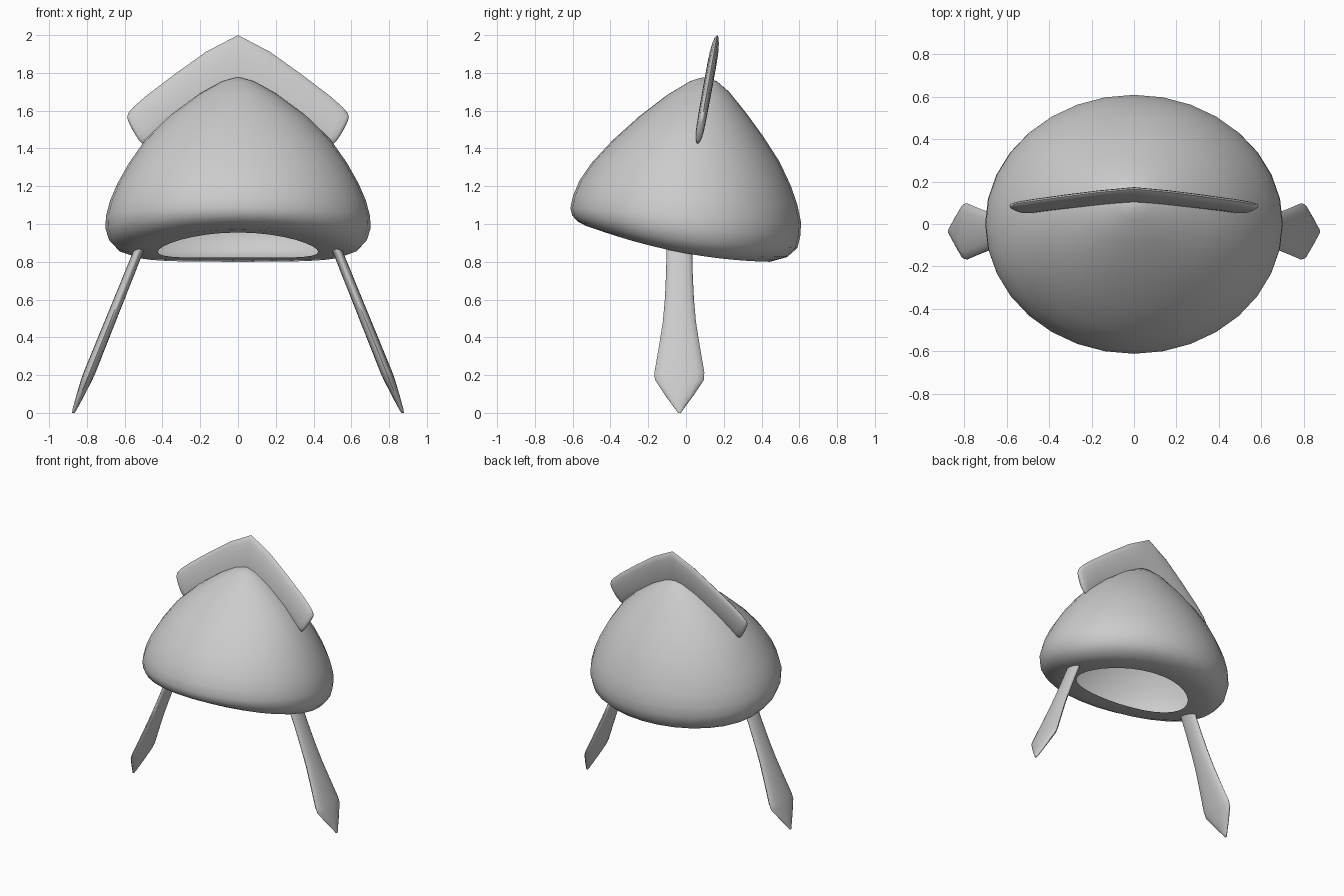
import bpy, bmesh, math
from mathutils import Vector

if "Cube" in bpy.data.objects:
    bpy.data.objects.remove(bpy.data.objects["Cube"])


def loft(name, rings, cap_end=True, angle=60):
    """Skin a list of equal-length point rings into one smooth object."""
    bm = bmesh.new()
    vr = [[bm.verts.new(p) for p in ring] for ring in rings]
    n = len(vr[0])
    for a, b in zip(vr, vr[1:]):
        for i in range(n):
            j = (i + 1) % n
            bm.faces.new((a[i], a[j], b[j], b[i]))
    bm.faces.new(vr[0])
    if cap_end:
        bm.faces.new(vr[-1])
    bmesh.ops.recalc_face_normals(bm, faces=bm.faces)
    me = bpy.data.meshes.new(name)
    bm.to_mesh(me)
    bm.free()
    ob = bpy.data.objects.new(name, me)
    bpy.context.collection.objects.link(ob)
    bpy.ops.object.select_all(action='DESELECT')
    bpy.context.view_layer.objects.active = ob
    ob.select_set(True)
    bpy.ops.object.shade_smooth_by_angle(angle=math.radians(angle))
    return ob


def ellipse(centre, u, v, n):
    return [centre + u * math.cos(2 * math.pi * i / n) + v * math.sin(2 * math.pi * i / n)
            for i in range(n)]


# Hollow dome: tilted elliptical rings
# (front y, front z, back y, back z, half width, sag of the sides)
dome = [
    (.075, 1.774, .105, 1.775, .015, 0),
    (.02, 1.755, .165, 1.755, .085, 0),
    (-.10, 1.683, .228, 1.70, .20, 0),
    (-.25, 1.568, .317, 1.59, .355, 0),
    (-.39, 1.442, .408, 1.465, .485, 0),
    (-.50, 1.323, .495, 1.33, .575, 0),
    (-.564, 1.23, .556, 1.20, .638, 0),
    (-.598, 1.15, .59, 1.10, .677, 0),
    (-.612, 1.085, .609, 1.01, .699, .005),
    (-.602, 1.045, .606, .94, .702, .015),
    (-.575, 1.014, .590, .873, .683, .028),
    (-.53, .990, .535, .825, .64, .038),
    (-.47, .970, .445, .800, .57, .038),
    (-.36, .955, .32, .822, .425, .036),
]
rings = []
for yf, zf, yb, zb, rx, sag in dome:
    front, back = Vector((0, yf, zf)), Vector((0, yb, zb))
    ring = ellipse((front + back) / 2, Vector((rx, 0, 0)), (back - front) / 2, 32)
    for p in ring:
        p.z -= sag * (p.x / rx) ** 2
    rings.append(ring)
loft("dome_body", rings, cap_end=False)

# Chevron crest: top x,z / bottom x,z / half thickness for the right half
crest = [
    (0, 2.0, 0, 1.70, .024),
    (.17, 1.911, .12, 1.65, .024),
    (.33, 1.797, .25, 1.58, .024),
    (.487, 1.678, .40, 1.49, .023),
    (.555, 1.618, .475, 1.427, .022),
    (.582, 1.585, .505, 1.425, .019),
    (.587, 1.562, .525, 1.445, .014),
    (.577, 1.535, .548, 1.48, .005),
]


def lean(x, z):
    return Vector((x, .06 + (z - 1.42) * .181, z))


full = [(-a, b, -c, d, h) for a, b, c, d, h in reversed(crest[1:])] + crest
rings = []
for xt, zt, xb, zb, h in full:
    top, bottom = lean(xt, zt), lean(xb, zb)
    rings.append(ellipse((top + bottom) / 2, (top - bottom) / 2, Vector((0, h, -.18 * h)), 16))
loft("crest_fin", rings)

# Blade legs: z, half width in x, half width in y
leg = [
    (.90, .027, .068),
    (.75, .028, .070),
    (.60, .029, .077),
    (.48, .030, .088),
    (.36, .031, .107),
    (.215, .032, .132),
    (.175, .030, .130),
    (.09, .021, .073),
    (.015, .011, .018),
    (0, .006, .008),
]
for side, label in ((1, "right"), (-1, "left")):
    rings = []
    for z, hx, hy in leg:
        centre = Vector((side * (.872 - .403 * z), -.035, z))
        rings.append(ellipse(centre, Vector((hx, 0, 0)), Vector((0, hy, 0)), 16))
    loft(label + "_leg", rings)
